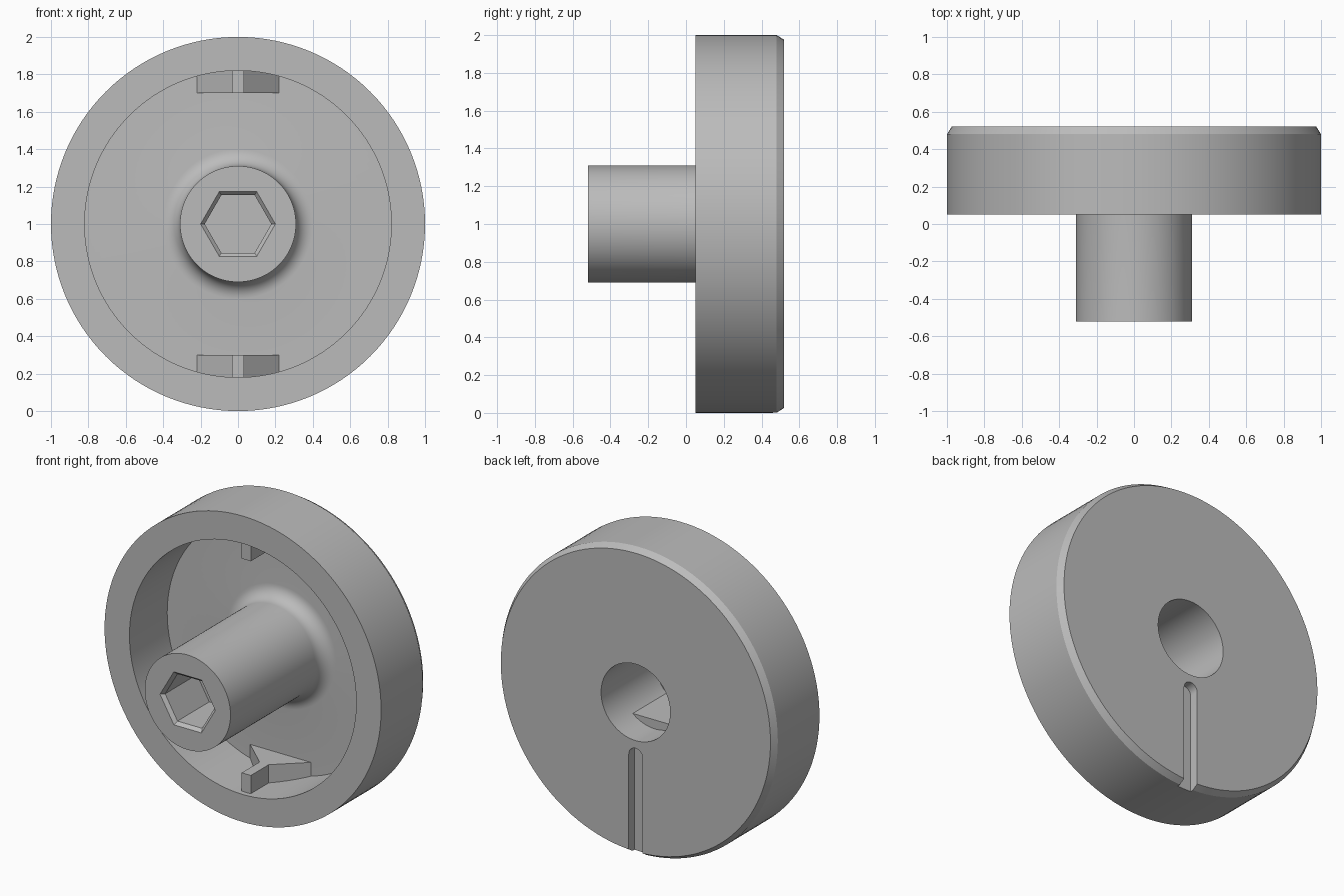
import bpy, bmesh, math
from mathutils import Matrix, Vector

cube = bpy.data.objects.get("Cube")
if cube:
    bpy.data.objects.remove(cube)

grey = bpy.data.materials.new("plain grey")
grey.use_nodes = True
colour = (0.5, 0.5, 0.5, 1)
grey.diffuse_color = colour
grey.node_tree.nodes["Principled BSDF"].inputs["Base Color"].default_value = colour


def finish(name, bm):
    bmesh.ops.recalc_face_normals(bm, faces=bm.faces)
    mesh = bpy.data.meshes.new(name)
    bm.to_mesh(mesh)
    bm.free()
    mesh.materials.append(grey)
    obj = bpy.data.objects.new(name, mesh)
    bpy.context.collection.objects.link(obj)
    return obj


def lathe(name, profile, steps):
    """Turn (radius, y) points around the knob axis."""
    bm = bmesh.new()
    verts = [bm.verts.new((r, y, 1)) for r, y in profile]
    edges = [bm.edges.new(pair) for pair in zip(verts, verts[1:])]
    bmesh.ops.spin(bm, geom=verts + edges, cent=(0, 0, 1), axis=(0, 1, 0),
                   angle=math.tau, steps=steps, use_merge=True)
    bmesh.ops.remove_doubles(bm, verts=bm.verts, dist=1e-4)
    return finish(name, bm)


def prism(name, outline, offset):
    """Extrude a flat outline of 3D points along an offset."""
    bm = bmesh.new()
    face = bm.faces.new([bm.verts.new(p) for p in outline])
    new = bmesh.ops.extrude_face_region(bm, geom=[face])["geom"]
    moved = [v for v in new if isinstance(v, bmesh.types.BMVert)]
    bmesh.ops.translate(bm, verts=moved, vec=Vector(offset))
    return finish(name, bm)


def cut(target, cutter):
    mod = target.modifiers.new("cut", "BOOLEAN")
    mod.operation = "DIFFERENCE"
    mod.solver = "EXACT"
    mod.object = cutter
    bpy.context.view_layer.objects.active = target
    bpy.ops.object.modifier_apply(modifier=mod.name)
    bpy.data.objects.remove(cutter)


FRONT, RIM, FLOOR, BACK = -0.52, 0.05, 0.44, 0.52
STEM, BORE, FILLET = 0.31, 0.25, 0.09

# Knob body: stem, filleted recess, rim, chamfered back and blind shaft bore
fillet = [(STEM + FILLET * (1 - math.cos(a)), FLOOR - FILLET * (1 - math.sin(a)))
          for a in (math.pi / 2 * i / 8 for i in range(9))]
body = lathe("knob_body", [(0, FRONT), (STEM, FRONT)] + fillet + [
    (0.82, FLOOR), (0.82, RIM), (1, RIM), (1, 0.48), (0.975, BACK),
    (BORE, BACK), (BORE, -0.03), (0, -0.03)], 128)

# Hexagonal socket with a lead-in chamfer
cut(body, lathe("socket_cutter", [(0, FRONT - 0.02), (0.22, FRONT - 0.02),
                                  (0.178, FRONT + 0.022), (0.178, -0.17), (0, -0.17)], 6))

# Pointer groove with a round inner end, running out through the rim
w = 0.05
arc = [(w * math.cos(math.pi * i / 12), BACK - 0.06, 0.65 + w * math.sin(math.pi * i / 12))
       for i in range(13)]
cut(body, prism("groove_cutter", arc + [(-w, BACK - 0.06, -0.1), (w, BACK - 0.06, -0.1)],
                (0, 0.2, 0)))

# Flat inside the shaft bore
half = math.acos(0.19 / BORE)
segment = [(0.252 * math.sin(a), -0.03, 1 - 0.252 * math.cos(a))
           for a in (half * (i / 8 - 1) for i in range(17))]
parts = [body, prism("shaft_flat", segment, (0, 0.35, 0))]

# Arrow-shaped stop ribs at the top and bottom of the recess
side = [(0.033, 0.085), (0.033, 0.27), (0.22, FLOOR), (0.22, FLOOR + 0.015)]
arrow = side + [(-x, y) for x, y in reversed(side)]
for name, s in (("upper_rib", 1), ("lower_rib", -1)):
    parts.append(prism(name, [(x, y, 1 + s * 0.70) for x, y in arrow], (0, 0, s * 0.16)))

for part in parts:
    bpy.ops.object.select_all(action="DESELECT")
    part.select_set(True)
    bpy.context.view_layer.objects.active = part
    bpy.ops.object.shade_smooth_by_angle(angle=math.radians(25))
